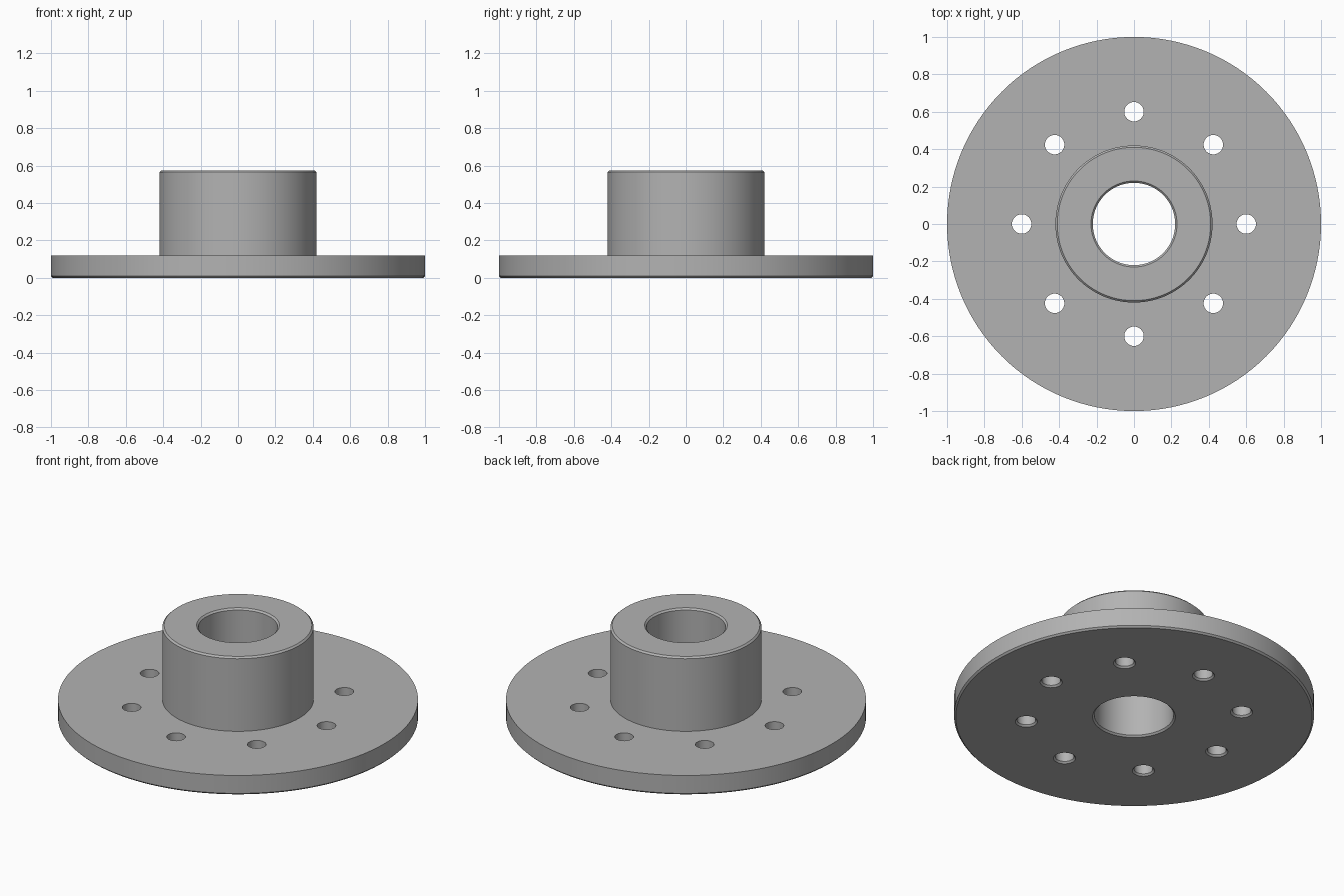
import bpy, bmesh, math
from mathutils import Vector

if "Cube" in bpy.data.objects:
    bpy.data.objects.remove(bpy.data.objects["Cube"], do_unlink=True)

RIM, HUB, BORE = 1.0, 0.42, 0.22      # radii
PLATE, TOP, EDGE = 0.12, 0.575, 0.01  # plate thickness, total height, chamfer
BOLTS, BOLT_RING, BOLT = 8, 0.6, 0.052

steel = bpy.data.materials.new("grey steel")
steel.use_nodes = True
grey = (0.45, 0.45, 0.45, 1)
steel.diffuse_color = grey
steel.node_tree.nodes["Principled BSDF"].inputs["Base Color"].default_value = grey


def lathe(bm, profile, segments, centre=(0, 0)):
    """Revolve a closed (radius, height) outline about a vertical axis."""
    rings = []
    for i in range(segments):
        a = math.tau * i / segments
        rings.append([bm.verts.new((centre[0] + r * math.cos(a),
                                    centre[1] + r * math.sin(a), z)) for r, z in profile])
    count = len(profile)
    for i, ring in enumerate(rings):
        after = rings[(i + 1) % segments]
        for j in range(count):
            k = (j + 1) % count
            bm.faces.new((ring[j], after[j], after[k], ring[k]))


def plug(bm, profile, segments, centre):
    """Revolve an open outline into a solid with flat ends."""
    rings = [[bm.verts.new((centre[0] + r * math.cos(math.tau * i / segments),
                            centre[1] + r * math.sin(math.tau * i / segments), z))
              for i in range(segments)] for r, z in profile]
    for low, high in zip(rings, rings[1:]):
        for i in range(segments):
            n = (i + 1) % segments
            bm.faces.new((low[i], low[n], high[n], high[i]))
    bm.faces.new(rings[0])
    bm.faces.new(rings[-1])


def make_object(name, bm):
    bmesh.ops.recalc_face_normals(bm, faces=bm.faces)
    mesh = bpy.data.meshes.new(name)
    bm.to_mesh(mesh)
    bm.free()
    mesh.materials.append(steel)
    ob = bpy.data.objects.new(name, mesh)
    bpy.context.collection.objects.link(ob)
    return ob


# Plate, hub and through bore as one turned outline with chamfered edges
bm = bmesh.new()
lathe(bm, [(BORE + EDGE, 0), (RIM - EDGE, 0), (RIM, EDGE), (RIM, PLATE),
           (HUB, PLATE), (HUB, TOP - EDGE), (HUB - EDGE, TOP),
           (BORE + EDGE, TOP), (BORE, TOP - EDGE), (BORE, EDGE)], 128)
flange = make_object("hub_flange", bm)

# Ring of bolt holes, chamfered on the underside
bm = bmesh.new()
for i in range(BOLTS):
    a = math.tau * i / BOLTS
    plug(bm, [(BOLT + 2 * EDGE, -EDGE), (BOLT, EDGE), (BOLT, PLATE + 0.1)], 40,
         (BOLT_RING * math.cos(a), BOLT_RING * math.sin(a)))
cutter = make_object("bolt_hole_cutter", bm)
cutter.hide_render = True

holes = flange.modifiers.new("bolt holes", "BOOLEAN")
holes.operation = "DIFFERENCE"
holes.solver = "EXACT"
holes.object = cutter

bpy.ops.object.select_all(action="DESELECT")
flange.select_set(True)
bpy.context.view_layer.objects.active = flange
bpy.ops.object.modifier_apply(modifier=holes.name)
bpy.data.objects.remove(cutter, do_unlink=True)
bpy.ops.object.shade_smooth_by_angle(angle=math.radians(25))
